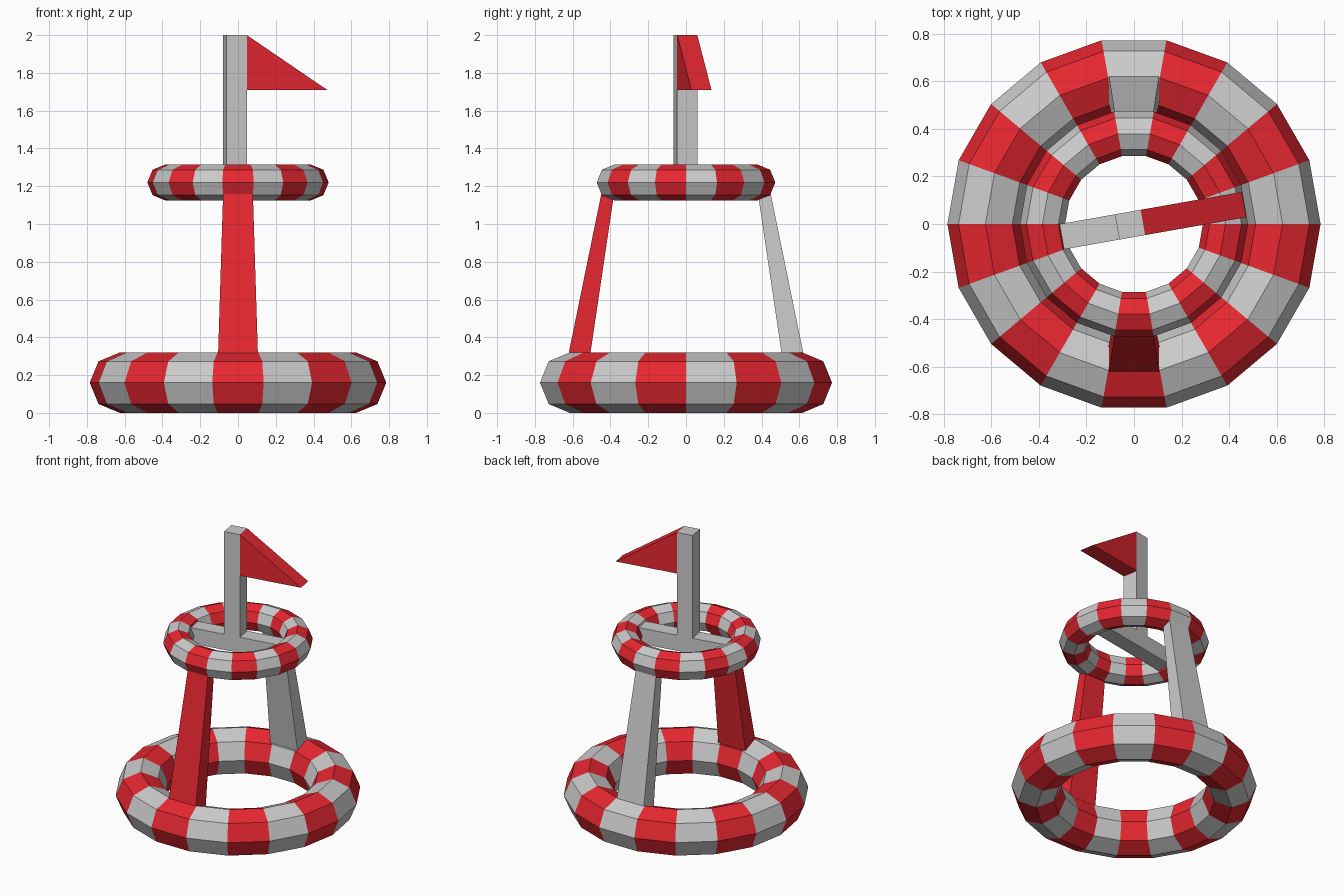
import bpy, bmesh, math
from mathutils import Matrix

if "Cube" in bpy.data.objects:
    bpy.data.objects.remove(bpy.data.objects["Cube"])

SEGS, SIDES = 18, 8
TILT = math.radians(10)          # crossbar, mast and flag share this heading

red = bpy.data.materials.new("red")
red.diffuse_color = (0.8, 0.02, 0.03, 1)
red.use_nodes = True
red.node_tree.nodes["Principled BSDF"].inputs["Base Color"].default_value = red.diffuse_color
grey = bpy.data.materials.new("grey")
grey.diffuse_color = (0.8, 0.8, 0.8, 1)
grey.use_nodes = True
grey.node_tree.nodes["Principled BSDF"].inputs["Base Color"].default_value = grey.diffuse_color


def make(name, verts, faces, mats, turn=0.0):
    mesh = bpy.data.meshes.new(name)
    mesh.from_pydata(verts, [], faces)
    mesh.transform(Matrix.Rotation(turn, 4, 'Z'))
    bm = bmesh.new()
    bm.from_mesh(mesh)
    bmesh.ops.recalc_face_normals(bm, faces=bm.faces)
    bm.to_mesh(mesh)
    bm.free()
    for m in mats:
        mesh.materials.append(m)
    obj = bpy.data.objects.new(name, mesh)
    bpy.context.collection.objects.link(obj)
    return obj


def ring(name, major, minor, z):
    """Low-poly float ring with alternating stripes."""
    verts, faces = [], []
    for i in range(SEGS):
        a = 2 * math.pi * i / SEGS
        for j in range(SIDES):
            b = 2 * math.pi * j / SIDES
            r = major + minor * math.cos(b)
            verts.append((r * math.cos(a), r * math.sin(a), z + minor * math.sin(b)))
            i2, j2 = (i + 1) % SEGS, (j + 1) % SIDES
            faces.append((i * SIDES + j, i2 * SIDES + j, i2 * SIDES + j2, i * SIDES + j2))
    obj = make(name, verts, faces, [grey, red])
    for k, p in enumerate(obj.data.polygons):
        p.material_index = (k // SIDES) % 2


def prism(name, a, b, mat, turn=0.0):
    """Solid joining two matching outlines."""
    n = len(a)
    faces = [tuple(range(n)), tuple(range(n, 2 * n))]
    faces += [(i, (i + 1) % n, n + (i + 1) % n, n + i) for i in range(n)]
    make(name, a + b, faces, [mat], turn)


def rect(x0, x1, y0, y1, z):
    return [(x0, y0, z), (x1, y0, z), (x1, y1, z), (x0, y1, z)]


# Float rings
ring("base_ring", 0.625, 0.16, 0.16)
ring("upper_ring", 0.385, 0.095, 1.22)

# Tapered leaning legs, front and back
for name, s, mat in (("front_leg", -1, red), ("back_leg", 1, grey)):
    prism(name, rect(-0.11, 0.11, s * 0.529, s * 0.653, 0.16),
          rect(-0.077, 0.077, s * 0.372, s * 0.436, 1.22), mat)

# Crossbar and mast
W = 0.054
prism("crossbar", rect(-0.385, 0.385, -W, W, 1.165), rect(-0.385, 0.385, -W, W, 1.275), grey, TILT)
prism("mast", rect(-0.072, 0.038, -W, W, 1.20), rect(-0.072, 0.038, -W, W, 2.0), grey, TILT)

# Triangular flag
outline = [(0.038, 2.0), (0.038, 1.71), (0.47, 1.71)]
prism("flag", [(x, -W, z) for x, z in outline], [(x, W, z) for x, z in outline], red, TILT)
